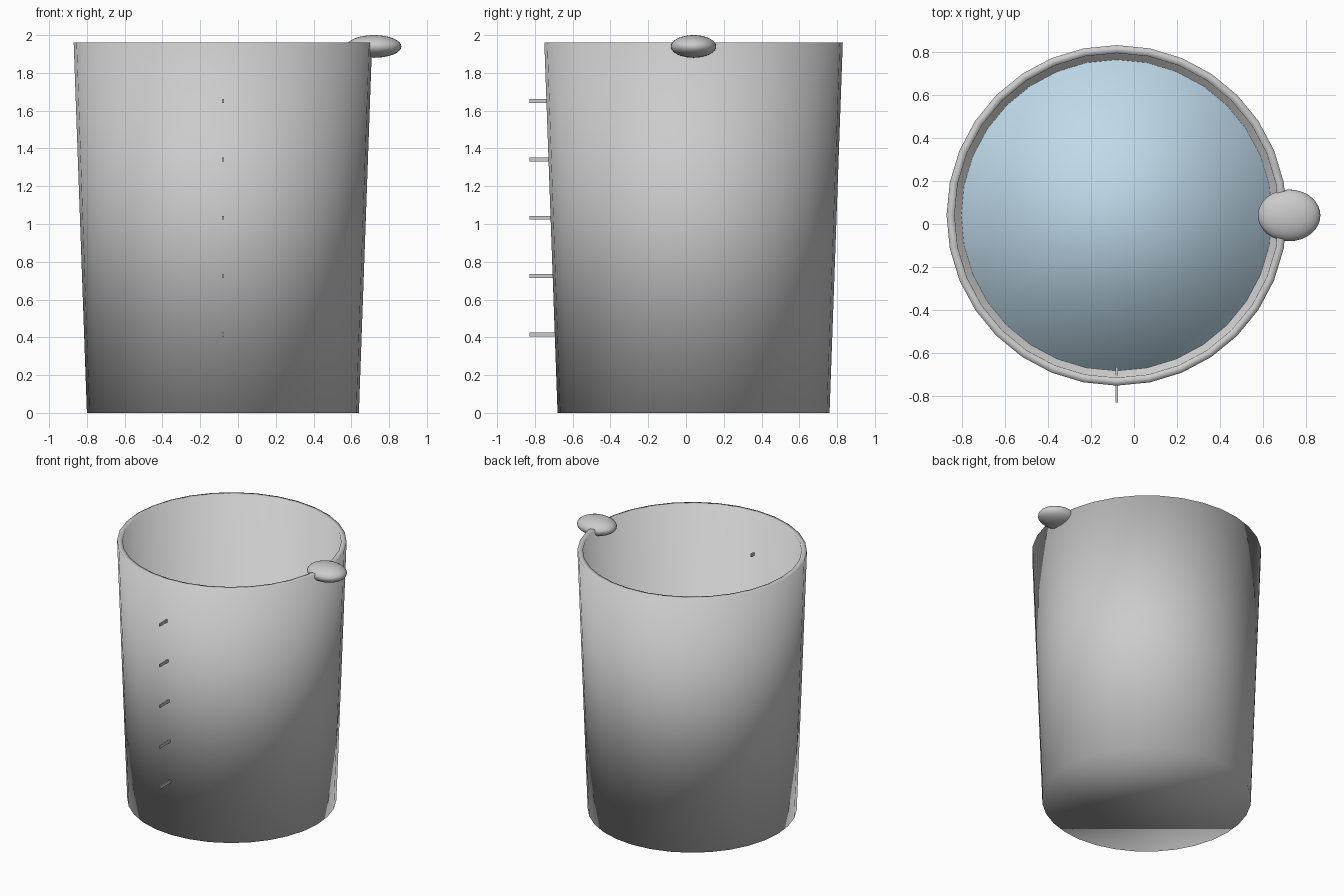
import bpy, bmesh
from mathutils import Matrix, Vector

if "Cube" in bpy.data.objects:
    bpy.data.objects.remove(bpy.data.objects["Cube"])

CX, CY = -0.08, 0.04          # cup axis
H, R0, R1, T = 1.96, 0.72, 0.79, 0.037
SIDES = 32


def finish(name, bm, smooth=True):
    bmesh.ops.recalc_face_normals(bm, faces=bm.faces)
    for f in bm.faces:
        f.smooth = smooth
    me = bpy.data.meshes.new(name)
    bm.to_mesh(me)
    bm.free()
    ob = bpy.data.objects.new(name, me)
    bpy.context.collection.objects.link(ob)
    return ob


def lathe(name, profile):
    """Capped solid of revolution from (radius, z) rings."""
    bm = bmesh.new()
    rings = []
    for r, z in profile:
        circle = bmesh.ops.create_circle(
            bm, segments=SIDES, radius=r,
            matrix=Matrix.Translation((CX, CY, z)))
        rings.append(circle["verts"])
    for a, b in zip(rings, rings[1:]):
        for i in range(SIDES):
            j = (i + 1) % SIDES
            bm.faces.new((a[i], a[j], b[j], b[i]))
    bm.faces.new(rings[0])
    bm.faces.new(rings[-1])
    return finish(name, bm)


def inner_radius(z):
    return R0 + (R1 - R0) * z / H - T


# tapered cup: outer wall, rim, inner wall, floor
lathe("cup", [(R0, 0), (R1, H), (R1 - T, H), (inner_radius(T), T)])

# liquid filling the lower part
LEVEL = 1.1
liquid = lathe("liquid", [(inner_radius(T) + 0.003, T + 0.001),
                          (inner_radius(LEVEL) + 0.003, LEVEL)])
blue = bpy.data.materials.new("liquid_blue")
blue.diffuse_color = (0.52, 0.70, 0.82, 1)
blue.use_nodes = True
blue.node_tree.nodes["Principled BSDF"].inputs["Base Color"].default_value = blue.diffuse_color
liquid.data.materials.append(blue)

# flattened pouring spout on the rim
bm = bmesh.new()
bmesh.ops.create_uvsphere(
    bm, u_segments=32, v_segments=16, radius=1,
    matrix=Matrix.LocRotScale(Vector((0.72, CY, 1.94)), None,
                              Vector((0.145, 0.12, 0.06))))
finish("spout", bm)

# measuring marks through the front wall
for i in range(5):
    bm = bmesh.new()
    bmesh.ops.create_cube(
        bm, size=1,
        matrix=Matrix.LocRotScale(Vector((CX, -0.747, 0.415 + 0.309 * i)), None,
                                  Vector((0.01, 0.165, 0.02))))
    finish(f"measuring_mark_{i + 1}", bm, smooth=False)
